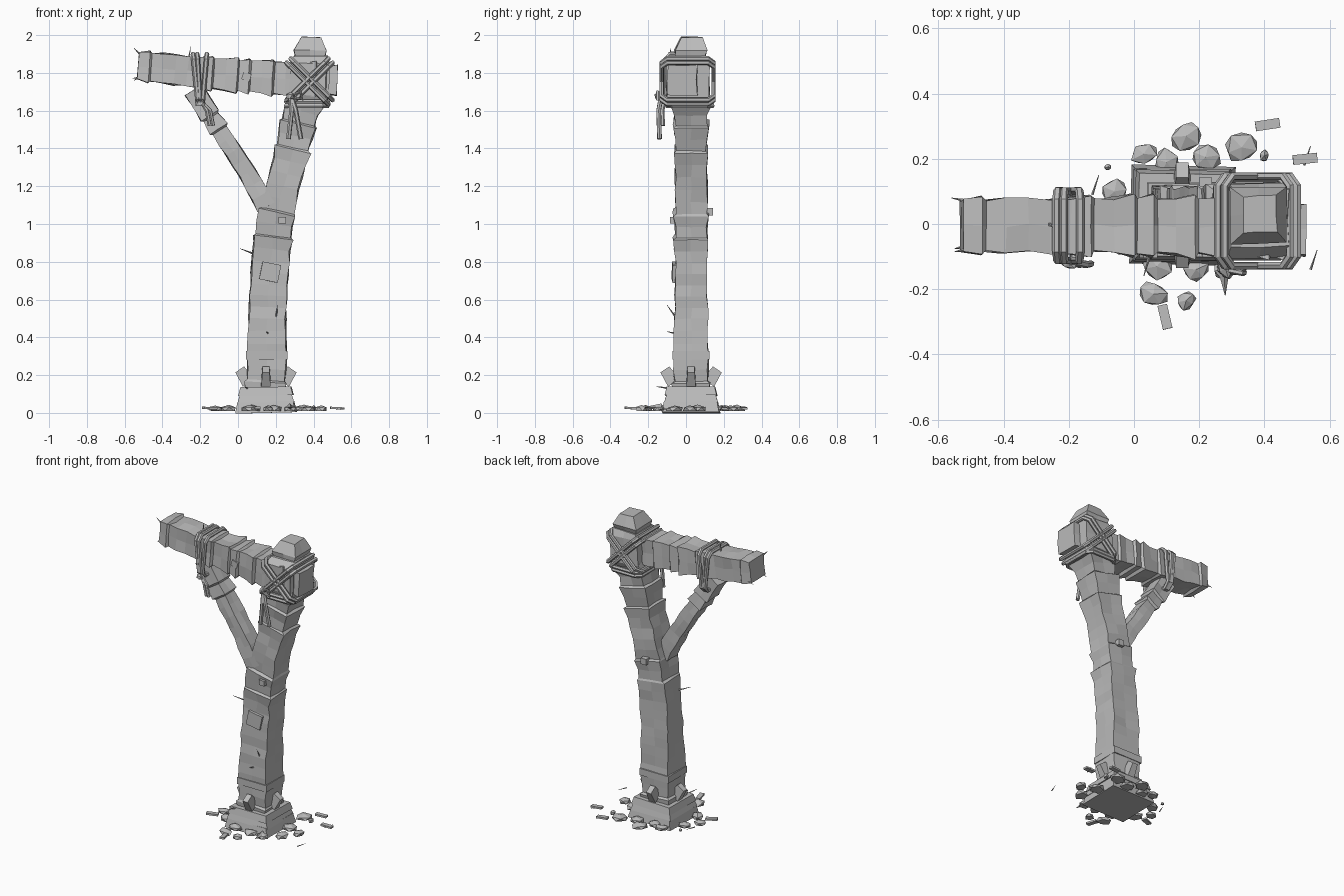
import bpy, bmesh, math, random
from mathutils import Vector, Matrix

random.seed(7)
if "Cube" in bpy.data.objects:
    bpy.data.objects.remove(bpy.data.objects["Cube"])

grey = bpy.data.materials.new("weathered_grey")
grey.use_nodes = True
grey.diffuse_color = (0.5, 0.5, 0.5, 1)
grey.node_tree.nodes["Principled BSDF"].inputs["Base Color"].default_value = (0.5, 0.5, 0.5, 1)


def link(name, data):
    obj = bpy.data.objects.new(name, data)
    data.materials.append(grey)
    bpy.context.collection.objects.link(obj)
    return obj


def from_bmesh(name, bm):
    bmesh.ops.recalc_face_normals(bm, faces=bm.faces[:])
    mesh = bpy.data.meshes.new(name)
    bm.to_mesh(mesh)
    bm.free()
    return link(name, mesh)


def wobble(amount):
    return random.uniform(-amount, amount)


def timber(name, keys, step, rough=0.006, ridge=0.3):
    """Rough squared log through keys of (centre, half width, half depth in y)."""
    bm = bmesh.new()
    stations = []
    for (p, w, d), (q, w2, d2) in zip(keys, keys[1:]):
        p, q = Vector(p), Vector(q)
        n = max(1, round((q - p).length / step))
        stations += [(p.lerp(q, i / n), w + (w2 - w) * i / n, d + (d2 - d) * i / n) for i in range(n)]
    stations.append((Vector(keys[-1][0]), keys[-1][1], keys[-1][2]))
    rings = []
    for i, (c, w, d) in enumerate(stations):
        axis = (stations[min(i + 1, len(stations) - 1)][0] - stations[max(i - 1, 0)][0]).normalized()
        side = Vector((0, 1, 0)).cross(axis).normalized()
        # Some stations carry a chipped step: a swollen ring beside a tight one
        chipped = 0 < i < len(stations) - 1 and random.random() < ridge
        for shift, grow in ([(-0.005, 0.009), (0.005, -0.004)] if chipped else [(0, 0)]):
            ring = []
            for a, b in ((-1, -1), (0, -1), (1, -1), (1, 0), (1, 1), (0, 1), (-1, 1), (-1, 0)):
                co = c + side * (a * (w + grow) + wobble(rough)) + axis * (shift + wobble(rough / 3))
                co.y += b * (d + grow) + wobble(rough)
                ring.append(bm.verts.new(co))
            rings.append(ring)
    for r, s in zip(rings, rings[1:]):
        for k in range(8):
            bm.faces.new((r[k], r[(k + 1) % 8], s[(k + 1) % 8], s[k]))
    bm.faces.new(rings[0])
    bm.faces.new(rings[-1])
    return from_bmesh(name, bm)


def block(name, loc, size, rot=(0, 0, 0), taper=1.0):
    """Box whose local top is scaled by taper."""
    bm = bmesh.new()
    bmesh.ops.create_cube(bm, size=1)
    for v in bm.verts:
        k = taper if v.co.z > 0 else 1
        v.co = Vector((v.co.x * size[0] * k, v.co.y * size[1] * k, v.co.z * size[2]))
    obj = from_bmesh(name, bm)
    obj.location, obj.rotation_euler = loc, rot
    return obj


def rope(name, points, radius=0.013, closed=False):
    curve = bpy.data.curves.new(name, "CURVE")
    curve.dimensions = "3D"
    curve.bevel_depth, curve.bevel_resolution = radius, 1
    curve.use_fill_caps = True
    spline = curve.splines.new("POLY")
    spline.points.add(len(points) - 1)
    for sp, co in zip(spline.points, points):
        sp.co = (*co, 1)
    spline.use_cyclic_u, spline.use_smooth = closed, False
    return link(name, curve)


def rope_loop(name, a, b, y0, y1, cut=0.03):
    """Loop with clipped corners: along a-b (x, z) in front, back behind."""
    a, b = Vector((a[0], 0, a[1])), Vector((b[0], 0, b[1]))
    u = (b - a).normalized() * cut
    y = Vector((0, 1, 0))
    pts = [a + u + y * y0, b - u + y * y0, b + y * (y0 + cut), b + y * (y1 - cut),
           b - u + y * y1, a + u + y * y1, a + y * (y1 - cut), a + y * (y0 + cut)]
    return rope(name, pts, closed=True)


def stone(name, loc, size, seed):
    bm = bmesh.new()
    bmesh.ops.create_icosphere(bm, subdivisions=1, radius=1)
    random.seed(seed)
    for v in bm.verts:
        v.co *= random.uniform(0.8, 1.1)
        v.co = Vector((v.co.x * size[0], v.co.y * size[1], max(v.co.z, -0.5) * size[2]))
    obj = from_bmesh(name, bm)
    obj.location, obj.rotation_euler.z = loc, random.uniform(0, 6)
    return obj


def splinter(name, start, end, radius=0.006):
    bm = bmesh.new()
    bmesh.ops.create_cone(bm, cap_ends=True, segments=4, radius1=radius, radius2=0.001, depth=1)
    a, d = Vector(start), Vector(end) - Vector(start)
    turn = d.to_track_quat("Z", "Y").to_matrix().to_4x4()
    bm.transform(Matrix.Translation(a + d / 2) @ turn @ Matrix.Diagonal((1, 1, d.length, 1)))
    return from_bmesh(name, bm)


# Main timbers
Y = 0.027
timber("post", [((0.145, Y, 0.1), 0.1, 0.09), ((0.155, Y, 0.3), 0.104, 0.09), ((0.155, Y, 0.5), 0.098, 0.086),
                ((0.17, Y, 0.8), 0.098, 0.084), ((0.195, Y, 1.0), 0.094, 0.084), ((0.24, Y, 1.2), 0.084, 0.084),
                ((0.29, Y, 1.4), 0.088, 0.084), ((0.335, Y, 1.6), 0.09, 0.086), ((0.36, Y, 1.66), 0.1, 0.1)], 0.065)
timber("post_head", [((0.37, 0.01, 1.63), 0.09, 0.09), ((0.375, 0.01, 1.68), 0.105, 0.115),
                     ((0.385, 0.01, 1.85), 0.1, 0.115), ((0.385, 0.02, 1.89), 0.088, 0.09)], 0.1, 0.004, 0)
timber("post_cap", [((0.383, 0.02, 1.87), 0.075, 0.075), ((0.383, 0.025, 1.92), 0.087, 0.085),
                    ((0.385, 0.03, 1.99), 0.052, 0.055)], 0.2, 0.004, 0)
timber("cross_beam", [((-0.53, -0.005, 1.835), 0.07, 0.078), ((-0.4, -0.005, 1.825), 0.08, 0.082),
                      ((-0.2, -0.005, 1.8), 0.08, 0.082), ((0.0, -0.005, 1.785), 0.083, 0.085),
                      ((0.25, -0.01, 1.77), 0.088, 0.088), ((0.525, -0.02, 1.76), 0.08, 0.08)], 0.06)
timber("brace", [((-0.235, 0, 1.71), 0.055, 0.055), ((-0.1, 0, 1.5), 0.044, 0.055),
                 ((0.05, 0, 1.27), 0.046, 0.055), ((0.15, 0, 1.09), 0.05, 0.055)], 0.075, 0.004)

# Stepped plinth, collar and wedges
for i, (z, h, w) in enumerate([(0.03, 0.06, 0.32), (0.075, 0.04, 0.3), (0.115, 0.045, 0.29)]):
    block(f"plinth_step_{i}", (0.148, Y, z), (w, w * 0.95, h), (0, wobble(0.03), wobble(0.03)), 0.92)
block("post_collar", (0.152, Y, 0.305), (0.218, 0.196, 0.045))
for i in range(4):
    ang = i * math.pi / 2
    d = Vector((math.cos(ang), math.sin(ang), 0))
    block(f"wedge_{i}", Vector((0.148, Y, 0.195)) + d * 0.115, (0.075, 0.05, 0.085),
          (0, 0.6, ang), 0.75)

# Lashing on the post head, in paired strands
for i, s in enumerate((-0.011, 0.011)):
    rope_loop(f"head_lashing_down_{i}", (0.268 + s, 1.865 + s), (0.49 + s, 1.645 + s), -0.128, 0.146)
    rope_loop(f"head_lashing_up_{i}", (0.268 + s, 1.645 - s), (0.49 + s, 1.865 - s), -0.128, 0.146)
    rope_loop(f"neck_lashing_{i}", (0.255, 1.637 + s), (0.475, 1.637 + s), -0.1, 0.14)
    rope(f"head_rope_tail_{i}", [(0.28, -0.13, 1.68), (0.295 + s, -0.145, 1.6), (0.27 + s * 3 + 0.03, -0.14, 1.45)])
stone("head_knot", (0.28, -0.135, 1.675), (0.035, 0.028, 0.025), 3)
rope("head_knot_bow", [(0.28, -0.14, 1.68), (0.33, -0.15, 1.70), (0.34, -0.15, 1.66), (0.28, -0.14, 1.67)], 0.009)

# Lashing on the beam above the brace
for i, (top, low) in enumerate([(-0.238, -0.212), (-0.216, -0.2), (-0.165, -0.188)]):
    rope_loop(f"beam_lashing_{i}", (top, 1.9), (low, 1.635), -0.112, 0.102)
stone("beam_knot", (-0.2, -0.118, 1.635), (0.03, 0.02, 0.022), 5)
for i, s in enumerate((0, 0.018)):
    rope(f"beam_rope_tail_{i}", [(-0.195, -0.115, 1.65), (-0.165 + s, -0.125, 1.6), (-0.15 + s, -0.122, 1.52)], 0.011)

# Patches and pegs on the wood
block("front_patch", (0.17, -0.064, 0.745), (0.1, 0.018, 0.095), (0, 0.2, 0.05))
block("front_peg", (0.235, -0.065, 1.02), (0.04, 0.04, 0.035))
block("back_peg", (0.22, 0.122, 1.065), (0.04, 0.04, 0.04))
block("beam_peg", (0.045, -0.092, 1.78), (0.045, 0.025, 0.04), (0, 0.3, 0))

# Splinters on the wood
ends = [((-0.52, -0.08, 1.9), (-0.55, -0.085, 1.93)), ((-0.51, 0.07, 1.78), (-0.56, 0.08, 1.77)),
        ((-0.52, -0.07, 1.78), (-0.55, -0.075, 1.76)), ((-0.26, 0, 1.88), (-0.25, -0.01, 1.94)),
        ((0.09, -0.03, 0.84), (0.01, -0.07, 0.87)), ((0.2, -0.05, 0.5), (0.21, -0.1, 0.57)),
        ((0.16, -0.05, 0.42), (0.15, -0.1, 0.43)), ((0.05, -0.09, 0.13), (0.03, -0.16, 0.14))]
for i, (a, b) in enumerate(ends):
    splinter(f"splinter_{i}", a, b)

# Rubble around the foot: x, y, radius
rubble = [(0.16, 0.27, 0.055), (0.33, 0.235, 0.06), (0.03, 0.215, 0.045), (0.22, 0.205, 0.055),
          (0.06, -0.215, 0.05), (0.16, -0.235, 0.035), (0.07, -0.13, 0.055), (0.19, -0.14, 0.045),
          (-0.06, 0.1, 0.05), (-0.08, 0.175, 0.013), (0.4, 0.21, 0.02), (-0.12, 0.02, 0.045),
          (-0.05, -0.05, 0.05), (0.35, 0.06, 0.055), (0.37, -0.06, 0.05), (0.44, 0.02, 0.04),
          (0.28, -0.14, 0.04), (0.1, 0.19, 0.05)]
for i, (x, y, r) in enumerate(rubble):
    stone(f"rubble_{i}", (x, y, 0.02), (r, r * 0.85, min(0.022, r)), i + 20)
for i, (x, y, ang) in enumerate([(0.41, 0.305, 0.15), (0.525, 0.2, 0.1), (0.095, -0.285, 1.8), (-0.15, -0.06, 0.4)]):
    block(f"wood_chip_{i}", (x, y, 0.025), (0.075, 0.03, 0.012), (0, 0.05, ang))
for i, (x, y) in enumerate([(0.55, -0.11), (-0.12, 0.12), (0.53, 0.21)]):
    splinter(f"ground_splinter_{i}", (x - 0.008, y - 0.03, 0.02), (x + 0.012, y + 0.03, 0.022), 0.004)
splinter("front_spike", (0.275, -0.13, 0.03), (0.28, -0.22, 0.03), 0.02)
